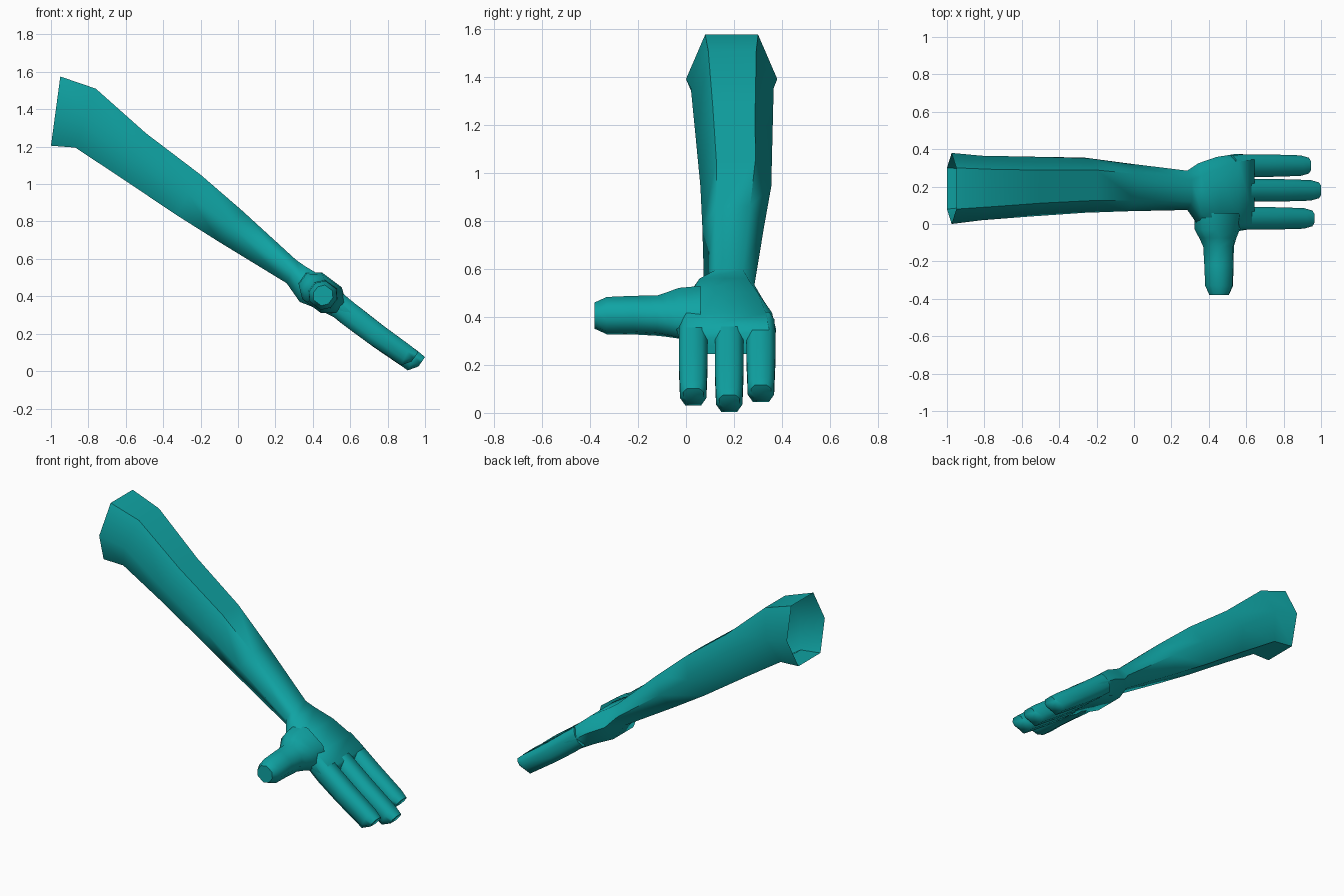
import bpy, bmesh, math
from mathutils import Vector

if "Cube" in bpy.data.objects:
    bpy.data.objects.remove(bpy.data.objects["Cube"])

teal = bpy.data.materials.new("teal")
teal.diffuse_color = (0.005, 0.37, 0.37, 1)
teal.use_nodes = True
teal.node_tree.nodes["Principled BSDF"].inputs["Base Color"].default_value = teal.diffuse_color


def ring(c, a, b, flat, sides):
    """Hexagon or octagon around c, half axes a (sideways) and b (thickness)."""
    if sides == 6:
        uv = [(1, 0), (flat, 1), (-flat, 1), (-1, 0), (-flat, -1), (flat, -1)]
    else:
        uv = [(1, .4), (flat, 1), (-flat, 1), (-1, .4),
              (-1, -.4), (-flat, -1), (flat, -1), (1, -.4)]
    return [c + a * u + b * v for u, v in uv]


def loft(name, rings, cap_start=False):
    bm = bmesh.new()
    loops = [[bm.verts.new(p) for p in r] for r in rings]
    n = len(loops[0])
    for l0, l1 in zip(loops, loops[1:]):
        for i in range(n):
            j = (i + 1) % n
            bm.faces.new((l0[i], l0[j], l1[j], l1[i]))
    bm.faces.new(loops[-1])
    if cap_start:
        bm.faces.new(loops[0])
    bmesh.ops.recalc_face_normals(bm, faces=bm.faces)
    me = bpy.data.meshes.new(name)
    bm.to_mesh(me)
    bm.free()
    me.materials.append(teal)
    ob = bpy.data.objects.new(name, me)
    bpy.context.collection.objects.link(ob)
    bpy.ops.object.select_all(action='DESELECT')
    ob.select_set(True)
    bpy.context.view_layer.objects.active = ob
    bpy.ops.object.shade_smooth_by_angle(angle=math.radians(60))
    return ob


def section(tx, tz, bx, bz, y0, y1, flat=.55, sides=6):
    """Ring from its top point, bottom point (x, z) and y range."""
    top, bot = Vector((tx, 0, tz)), Vector((bx, 0, bz))
    c = (top + bot) / 2
    c.y = (y0 + y1) / 2
    return ring(c, Vector((0, (y1 - y0) / 2, 0)), (top - bot) / 2, flat, sides)


# arm (open at the upper end) running into the palm
arm = [
    (-.95, 1.575, -1.0, 1.205, 0, .38, .58),
    (-.76, 1.51, -.87, 1.195, .02, .365, .58),
    (-.49, 1.27, -.62, 1.03, .04, .36, .55),
    (-.20, 1.05, -.33, .835, .06, .355, .55),
    (.02, .86, -.10, .69, .068, .325, .55),
    (.31, .595, .26, .47, .075, .285, .55),
    (.36, .56, .33, .37, -.01, .325, .6),
    (.46, .50, .42, .335, -.04, .358, .7),
    (.56, .415, .53, .28, -.04, .375, .8),
    (.645, .345, .63, .245, -.025, .37, .88),
]
loft("arm_and_palm", [section(*s) for s in arm])

# three fingers: same shape, slid back along the hand
finger = [
    (.60, .38, .535, .275, .056),
    (.66, .335, .60, .22, .06),
    (.80, .225, .73, .125, .06),
    (.96, .108, .908, .004, .055),
    (1.0, .075, .965, .025, .042),
]
for name, y, back in (("first_finger", .03, .045), ("middle_finger", .18, 0),
                      ("last_finger", .312, .068)):
    dx, dz = -.8 * back, .6 * back
    loft(name, [section(tx + dx, tz + dz, bx + dx, bz + dz, y - w, y + w, .6, 8)
                for tx, tz, bx, bz, w in finger], True)

# thumb: pointing sideways, tilted with the hand
u, v = Vector((.8, 0, -.6)), Vector((.6, 0, .8))
thumb = [  # y, x, z, half width, half thickness
    (.06, .45, .42, .135, .085),
    (-.03, .445, .415, .125, .085),
    (-.075, .448, .41, .10, .08),
    (-.12, .452, .405, .08, .075),
    (-.22, .454, .407, .076, .072),
    (-.33, .455, .405, .072, .07),
    (-.38, .455, .405, .05, .05),
]
loft("thumb", [ring(Vector((x, y, z)), u * a, v * b, .5, 8)
               for y, x, z, a, b in thumb], True)
